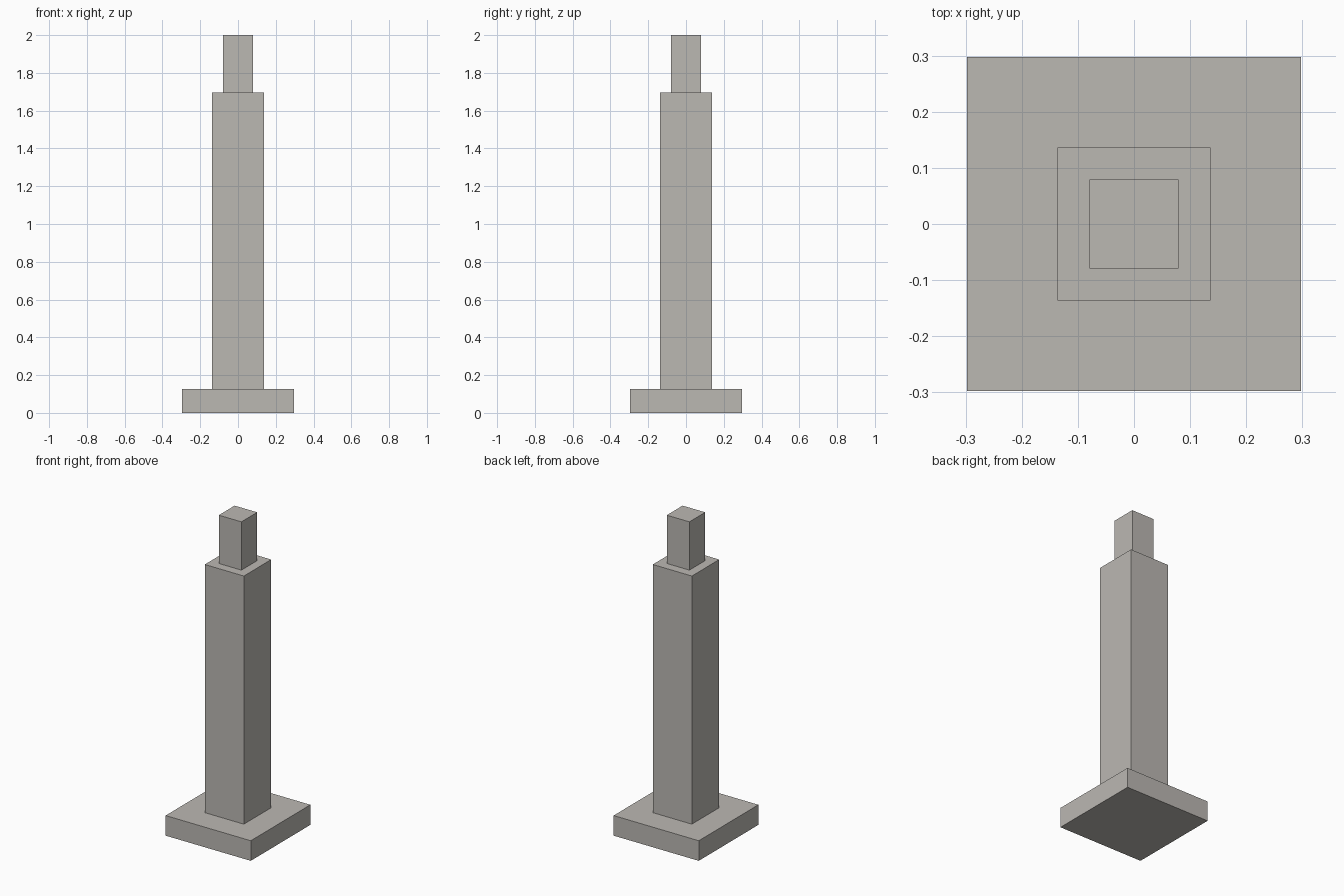
import bpy
import bmesh

cube = bpy.data.objects.get("Cube")
if cube:
    bpy.data.objects.remove(cube, do_unlink=True)

# Single stone colour
STONE = (0.50, 0.48, 0.45, 1.0)
stone = bpy.data.materials.new("warm grey stone")
stone.use_nodes = True
stone.diffuse_color = STONE
stone.node_tree.nodes["Principled BSDF"].inputs["Base Color"].default_value = STONE


def square_block(name, width, bottom, top):
    """Square, flat-faced block centred on the z axis."""
    bm = bmesh.new()
    bmesh.ops.create_cube(bm, size=1.0)
    bmesh.ops.scale(bm, vec=(width, width, top - bottom), verts=bm.verts)
    bmesh.ops.translate(bm, vec=(0, 0, (bottom + top) / 2), verts=bm.verts)
    mesh = bpy.data.meshes.new(name)
    bm.to_mesh(mesh)
    bm.free()
    mesh.materials.append(stone)
    obj = bpy.data.objects.new(name, mesh)
    bpy.context.collection.objects.link(obj)
    return obj


# Stacked parts, from the ground up
square_block("base_slab", 0.595, 0.0, 0.127)
square_block("shaft", 0.273, 0.127, 1.695)
square_block("top_block", 0.158, 1.695, 2.0)
